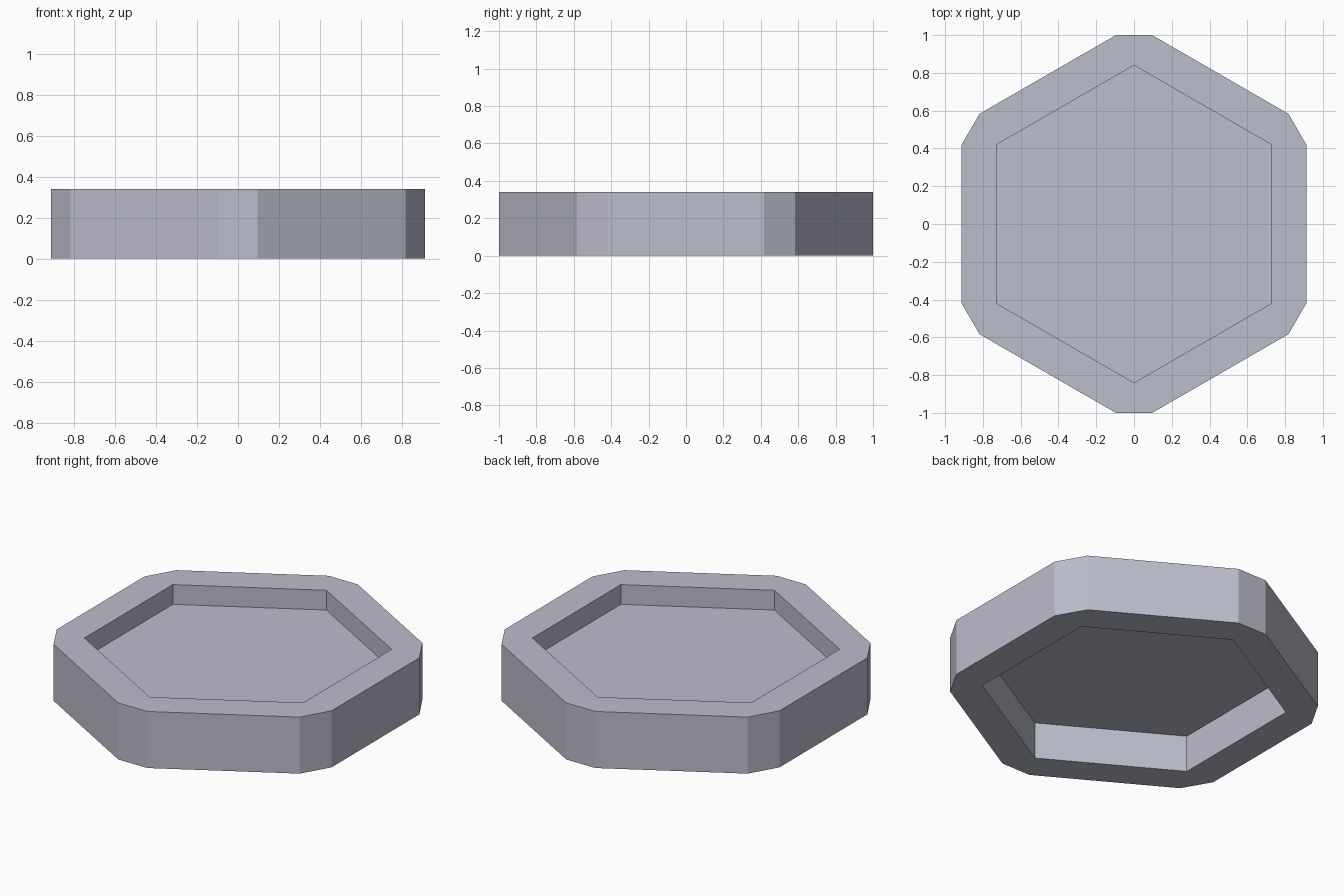
import bpy, bmesh, math

if "Cube" in bpy.data.objects:
    bpy.data.objects.remove(bpy.data.objects["Cube"])

HEIGHT = 0.34      # full rim height
PLATE_Z = 0.221    # level of the thin inner plate
R_OUT = 1.0046     # outer corner radius
HALF = 5.48        # half angle of each clipped corner, degrees
R_IN = 0.84        # inner hexagon radius

metal = bpy.data.materials.new("pale_grey_violet")
metal.diffuse_color = (0.50, 0.51, 0.60, 1)
metal.use_nodes = True
metal.node_tree.nodes["Principled BSDF"].inputs["Base Color"].default_value = metal.diffuse_color


def polar(radius, degrees):
    a = math.radians(degrees)
    return radius * math.cos(a), radius * math.sin(a)


def make_object(name, bm):
    mesh = bpy.data.meshes.new(name)
    bm.to_mesh(mesh)
    bm.free()
    mesh.materials.append(metal)
    obj = bpy.data.objects.new(name, mesh)
    bpy.context.collection.objects.link(obj)
    return obj


def ring(bm, points, z):
    return [bm.verts.new((x, y, z)) for x, y in points]


corners = [30 + 60 * i for i in range(6)]
outer_points = [polar(R_OUT, c + s * HALF) for c in corners for s in (-1, 1)]
inner_points = [polar(R_IN, c) for c in corners]

# Hexagonal rim with clipped corners and a sharp hexagonal opening
bm = bmesh.new()
out_lo, out_hi = ring(bm, outer_points, 0), ring(bm, outer_points, HEIGHT)
in_lo, in_hi = ring(bm, inner_points, 0), ring(bm, inner_points, HEIGHT)
for i in range(12):
    j = (i + 1) % 12
    bm.faces.new((out_lo[i], out_lo[j], out_hi[j], out_hi[i]))
for i in range(6):
    j = (i + 1) % 6
    bm.faces.new((in_lo[j], in_lo[i], in_hi[i], in_hi[j]))
    a, b, c = 2 * i, 2 * i + 1, (2 * i + 2) % 12
    # corner triangle and side quad, above and below
    bm.faces.new((out_hi[a], out_hi[b], in_hi[i]))
    bm.faces.new((out_hi[b], out_hi[c], in_hi[j], in_hi[i]))
    bm.faces.new((out_lo[b], out_lo[a], in_lo[i]))
    bm.faces.new((out_lo[c], out_lo[b], in_lo[i], in_lo[j]))
make_object("hexagonal_rim", bm)

# Thin plate closing the opening
bm = bmesh.new()
bm.faces.new(ring(bm, inner_points, PLATE_Z))
make_object("inner_plate", bm)
